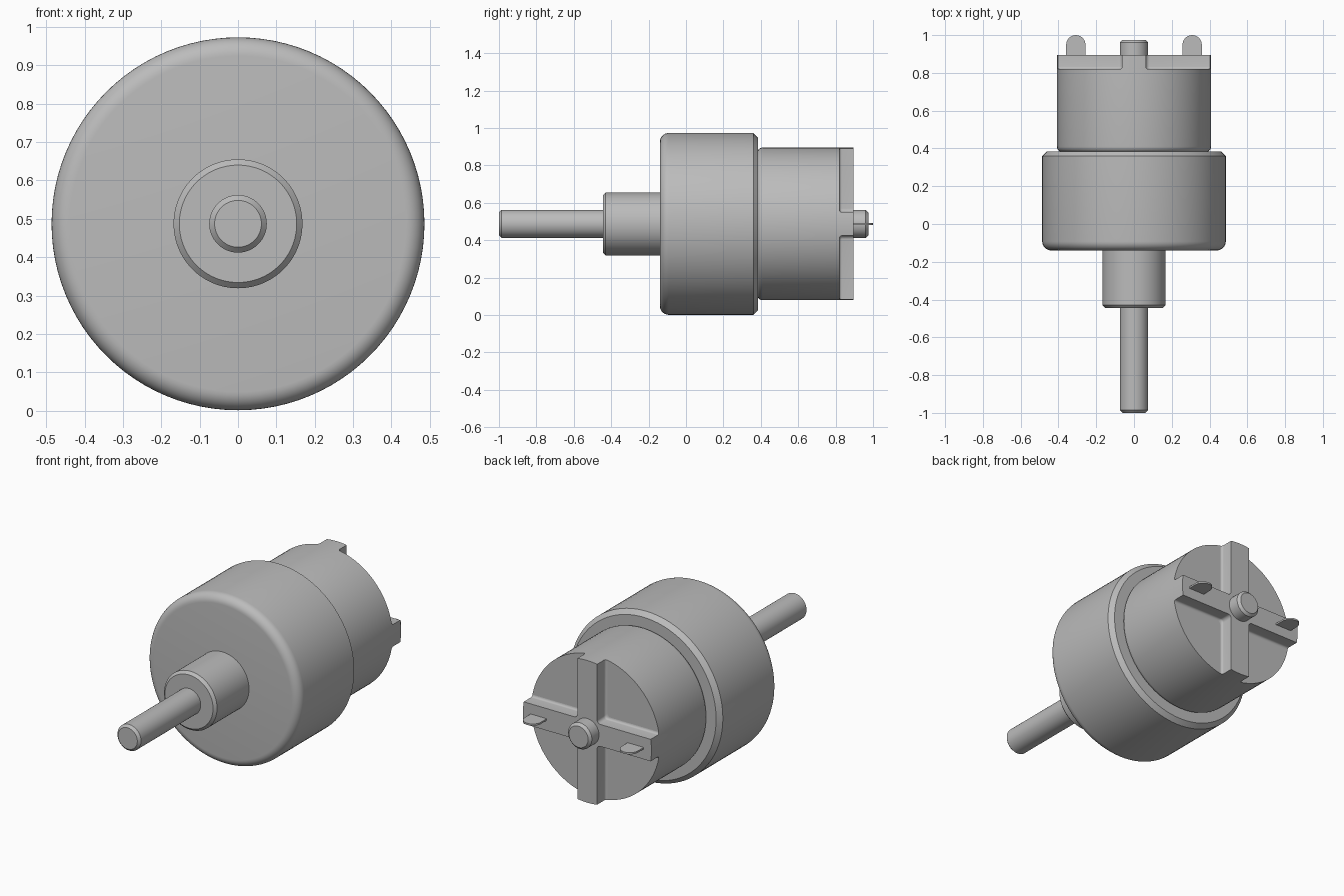
import bpy, bmesh, math

cube = bpy.data.objects.get("Cube")
if cube:
    bpy.data.objects.remove(cube)

AXIS_Z = 0.487   # height of the shaft axis
SEGMENTS = 96

metal = bpy.data.materials.new("grey metal")
metal.use_nodes = True
GREY = (0.5, 0.5, 0.5, 1)
metal.diffuse_color = GREY
metal.node_tree.nodes["Principled BSDF"].inputs["Base Color"].default_value = GREY


def finish(name, bm):
    bmesh.ops.recalc_face_normals(bm, faces=bm.faces)
    mesh = bpy.data.meshes.new(name)
    bm.to_mesh(mesh)
    bm.free()
    mesh.materials.append(metal)
    obj = bpy.data.objects.new(name, mesh)
    obj.location.z = AXIS_Z
    bpy.context.collection.objects.link(obj)
    bpy.ops.object.select_all(action='DESELECT')
    obj.select_set(True)
    bpy.context.view_layer.objects.active = obj
    bpy.ops.object.shade_smooth_by_angle(angle=math.radians(30))
    return obj


def loft(name, rings):
    """Skin equal-length rings of points and cap both ends."""
    bm = bmesh.new()
    loops = [[bm.verts.new(p) for p in ring] for ring in rings]
    count = len(loops[0])
    for a, b in zip(loops, loops[1:]):
        for i in range(count):
            j = (i + 1) % count
            bm.faces.new((a[i], a[j], b[j], b[i]))
    bm.faces.new(loops[0])
    bm.faces.new(loops[-1])
    return finish(name, bm)


def corner(size, steps):
    """Inset pairs (radial, axial) running from the end face to the side."""
    angles = [i / steps * math.pi / 2 for i in range(steps + 1)]
    return [(size * (1 - math.sin(a)), size * (1 - math.cos(a))) for a in angles]


def turned(name, radius, y0, y1, front=(0, 1), back=(0, 1)):
    """Cylinder along y; each end has an edge of (size, steps): one step is a chamfer."""
    profile = []
    if front[0]:
        profile += [(radius - r, y0 + a) for r, a in corner(*front)]
    else:
        profile.append((radius, y0))
    if back[0]:
        profile += [(radius - r, y1 - a) for r, a in reversed(corner(*back))]
    else:
        profile.append((radius, y1))
    turns = [2 * math.pi * i / SEGMENTS for i in range(SEGMENTS)]
    return loft(name, [[(r * math.cos(t), y, r * math.sin(t)) for t in turns]
                       for r, y in profile])


# Turned parts, front to back
turned("output_shaft", 0.075, -1.0, -0.43, front=(0.014, 1))
turned("shaft_boss", 0.168, -0.445, -0.13, front=(0.015, 1))
turned("gearbox_housing", 0.486, -0.14, 0.385, front=(0.048, 8), back=(0.025, 1))
turned("motor_can", 0.408, 0.38, 0.82, front=(0.03, 6))
turned("rear_bearing_pin", 0.075, 0.81, 0.975, back=(0.014, 1))


# Raised cross on the rear face, with a filleted foot
def cross_outline(half, y, radius=0.408, fillet=0.02, steps=6):
    reach = math.asin(half / radius)
    points = []
    for quarter in range(4):
        base = quarter * math.pi / 2
        for i in range(steps + 1):
            t = base - reach + 2 * reach * i / steps
            points.append((radius * math.cos(t), y, radius * math.sin(t)))
        for i in range(steps + 1):
            a = -math.pi / 2 - math.pi / 2 * i / steps
            u = half + fillet + fillet * math.cos(a)
            v = half + fillet + fillet * math.sin(a)
            points.append((u * math.cos(base) - v * math.sin(base), y,
                           u * math.sin(base) + v * math.cos(base)))
    return points


HALF, TOP, FOOT = 0.063, 0.896, 0.013
layers = [(HALF + r, 0.82 + a) for r, a in reversed(corner(FOOT, 4))]
foot = [(HALF + FOOT - FOOT * math.sin(t), 0.82 + FOOT - FOOT * math.cos(t))
        for t in (i * math.pi / 8 for i in range(5))]
loft("rear_cross_rib", [cross_outline(h, y) for h, y in foot + [(HALF, TOP)]])

# Flat terminals with rounded tips
for side, label in ((1, "left"), (-1, "right")):
    width = 0.051
    tip = [(width * math.cos(t), 1.0 - width + width * math.sin(t))
           for t in (math.pi * i / 16 for i in range(17))]
    outline = [(width, 0.88)] + tip + [(-width, 0.88)]
    loft(label + "_terminal", [[(side * 0.308 + x, y, z) for x, y in outline]
                               for z in (-0.005, 0.005)])
